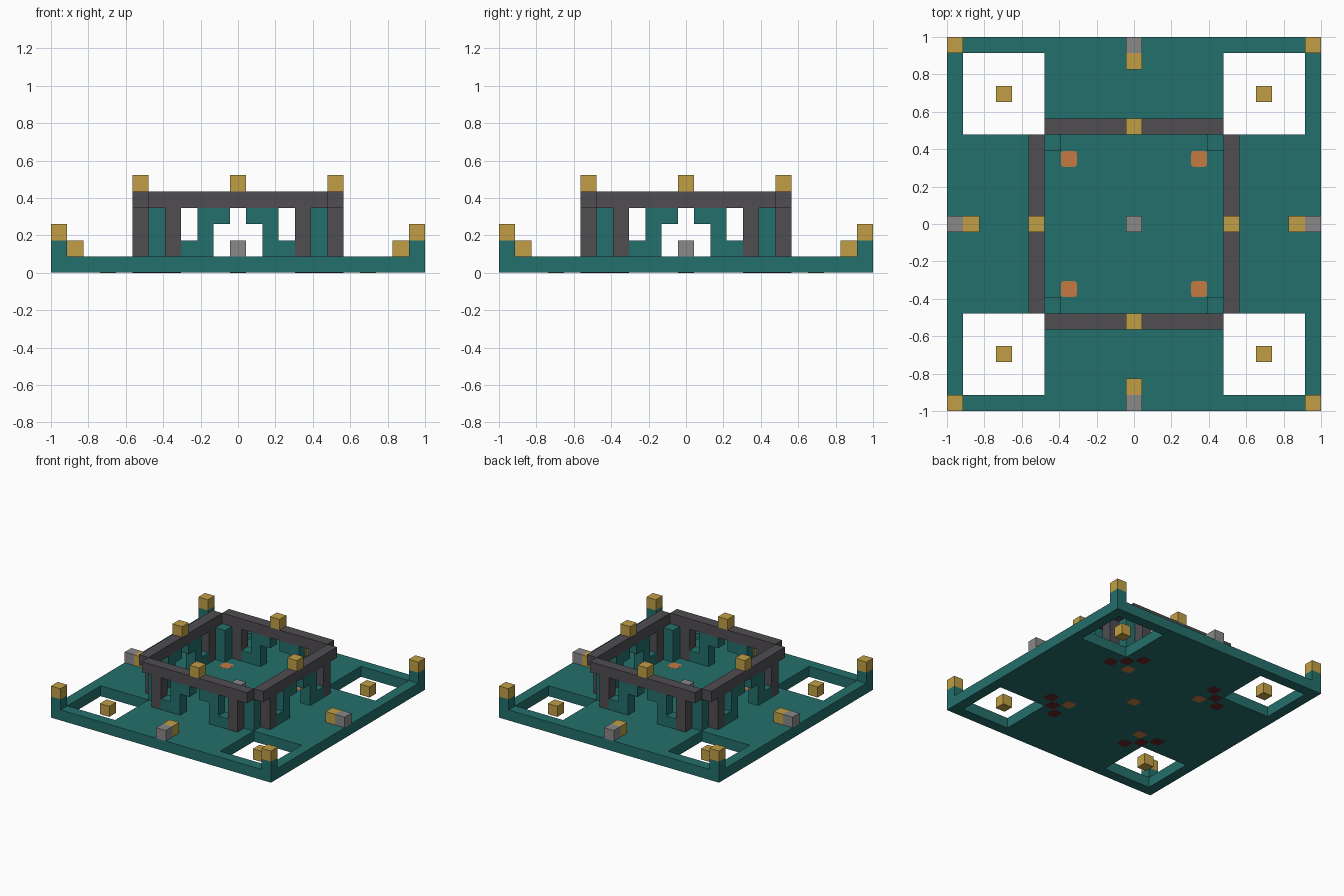
import bpy
import bmesh

U = 2 / 23          # one block
SIGNS = (-1, 1)

cube = bpy.data.objects.get("Cube")
if cube:
    bpy.data.objects.remove(cube, do_unlink=True)


def material(name, rgb):
    linear = [(c / 255 / 12.92) if c < 11 else ((c / 255 + 0.055) / 1.055) ** 2.4 for c in rgb]
    mat = bpy.data.materials.new(name)
    mat.use_nodes = True
    mat.diffuse_color = (*linear, 1)
    mat.node_tree.nodes["Principled BSDF"].inputs["Base Color"].default_value = (*linear, 1)
    return mat


teal = material("teal", (36, 112, 108))
charcoal = material("charcoal", (80, 77, 81))
gold = material("gold", (193, 159, 70))
grey = material("grey", (137, 137, 137))
orange = material("orange", (196, 122, 66))
maroon = material("maroon", (105, 36, 36))


def finish(bm, name, mat):
    mesh = bpy.data.meshes.new(name)
    bm.to_mesh(mesh)
    bm.free()
    mesh.materials.append(mat)
    obj = bpy.data.objects.new(name, mesh)
    bpy.context.collection.objects.link(obj)
    return obj


def block(name, mat, x, y, z, size=(1, 1, 1)):
    """Box centred on grid cell x, y with its underside on layer z."""
    bm = bmesh.new()
    bmesh.ops.create_cube(bm, size=1)
    for v in bm.verts:
        v.co.x = (x + v.co.x * size[0]) * U
        v.co.y = (y + v.co.y * size[1]) * U
        v.co.z = (z + (v.co.z + 0.5) * size[2]) * U
    return finish(bm, name, mat)


def inlay(name, mat, x, y):
    """Chamfered peg through the base, barely proud of both faces."""
    bm = bmesh.new()
    bmesh.ops.create_cube(bm, size=U)
    upright = [e for e in bm.edges if abs(e.verts[0].co.z - e.verts[1].co.z) > U / 2]
    bmesh.ops.bevel(bm, geom=upright, offset=0.2 * U, segments=2, profile=0.5, affect='EDGES')
    for v in bm.verts:
        v.co.x += x * U
        v.co.y += y * U
        v.co.z = 0 if v.co.z < 0 else U + 0.001
    return finish(bm, name, mat)


# Base plate with a square opening near each corner
lines = [-11.5, -10.5, -5.5, 5.5, 10.5, 11.5]
bm = bmesh.new()
grid = [[bm.verts.new((x * U, y * U, 0.001)) for y in lines] for x in lines]
for i in range(5):
    for j in range(5):
        if i in (1, 3) and j in (1, 3):
            continue
        bm.faces.new((grid[i][j], grid[i + 1][j], grid[i + 1][j + 1], grid[i][j + 1]))
base = finish(bm, "base_plate", teal)
solid = base.modifiers.new("thickness", 'SOLIDIFY')
solid.thickness = U - 0.001
solid.offset = 1

# Centre block and its inlay
block("centre_block", grey, 0, 0, 1)
inlay("centre_inlay", orange, 0, 0)

# Corner parts
for sx in SIGNS:
    for sy in SIGNS:
        block("corner_post", teal, 11 * sx, 11 * sy, 1)
        block("corner_cap", gold, 11 * sx, 11 * sy, 2)
        block("floating_block", gold, 8 * sx, 8 * sy, 0)
        block("inner_corner_column", teal, 5 * sx, 5 * sy, 1, (1, 1, 3))
        inlay("floor_inlay", orange, 4 * sx, 4 * sy)
        for cx, cy in ((5, 5), (4, 6), (6, 4)):
            inlay("column_footing", maroon, cx * sx, cy * sy)

# Four identical sides: "along" runs down the wall, "out" points away from the centre
for turned in (False, True):
    for side in SIGNS:

        def wall_block(name, mat, along, out, z, length=1, height=1):
            if turned:
                block(name, mat, out * side, along, z, (1, length, height))
            else:
                block(name, mat, along, out * side, z, (length, 1, height))

        wall_block("top_beam", charcoal, 0, 6, 4, length=11)
        wall_block("beam_ornament", gold, 0, 6, 5)
        wall_block("edge_block", grey, 0, 11, 1)
        wall_block("edge_ornament", gold, 0, 10, 1)
        for s in SIGNS:
            wall_block("wall_column", charcoal, 4 * s, 6, 1, height=3)
            wall_block("window_sill", teal, 3 * s, 6, 1)
            wall_block("door_jamb", teal, 2 * s, 6, 1, height=3)
            wall_block("door_header", teal, s, 6, 3)
